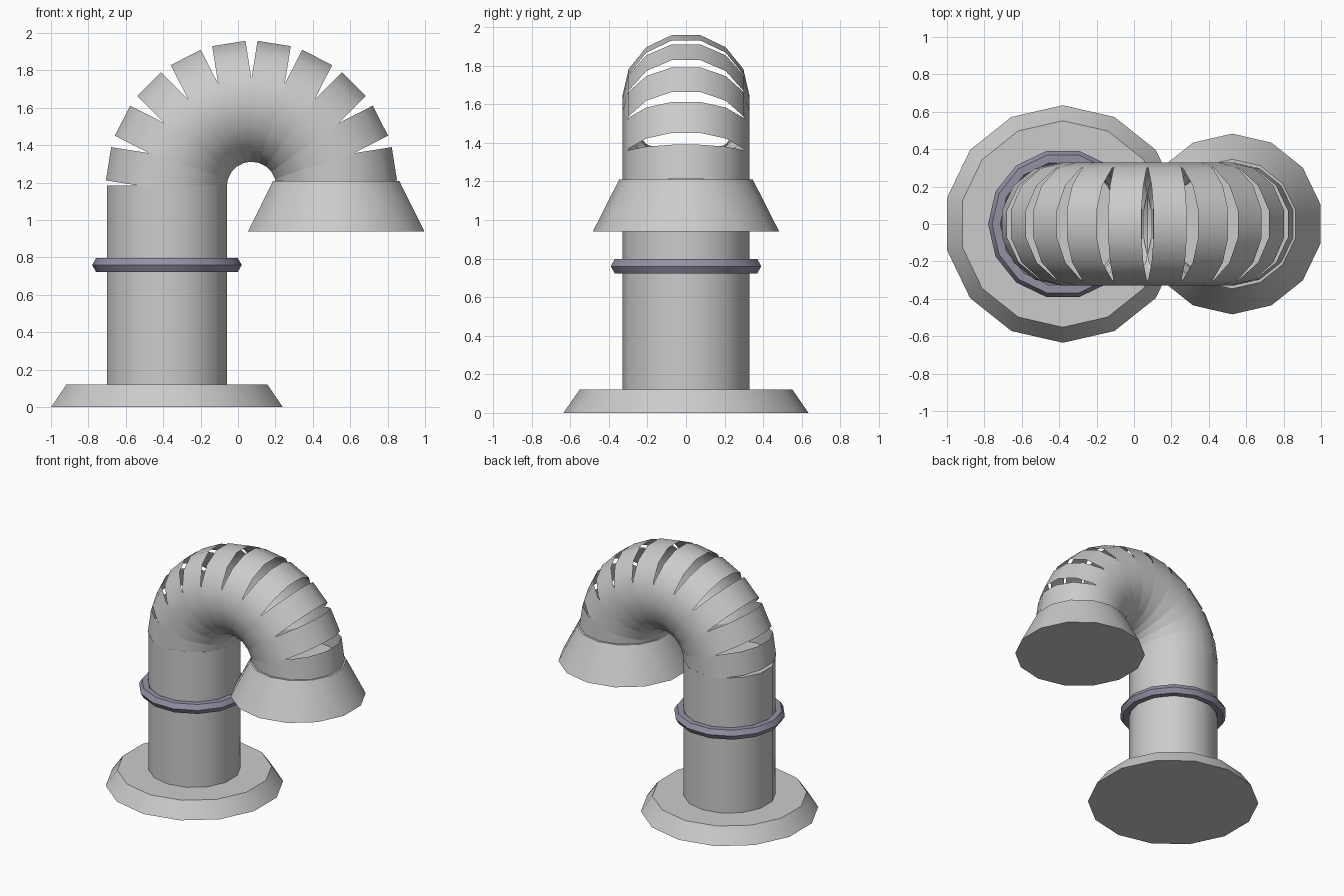
import bpy, math

if "Cube" in bpy.data.objects:
    bpy.data.objects.remove(bpy.data.objects["Cube"])

SIDES = 14
PIPE_X, PIPE_R = -0.38, 0.33
BEND_X, BEND_Z, BEND_R = 0.072, 1.18, 0.452
SEGMENTS, SEG_LEN = 10, 0.18


def finish(name):
    ob = bpy.context.object
    ob.name = name
    bpy.ops.object.shade_smooth_by_angle(angle=math.radians(30))
    return ob


def cone(name, x, z0, z1, r0, r1):
    bpy.ops.mesh.primitive_cone_add(vertices=SIDES, radius1=r0, radius2=r1,
                                    depth=z1 - z0, location=(x, 0, (z0 + z1) / 2))
    return finish(name)


# Flared base, upright pipe and downward hood
cone("base_flange", PIPE_X, 0, 0.12, 0.635, 0.552)
cone("upright_pipe", PIPE_X, 0.12, 1.185, PIPE_R, PIPE_R)
cone("outlet_hood", 0.525, 0.94, 1.21, 0.483, 0.346)

# Bend: short open tubes that overlap inside and leave slots outside
step = math.pi / SEGMENTS
for i in range(SEGMENTS):
    t = math.pi - (i + 0.5) * step
    bpy.ops.mesh.primitive_cylinder_add(
        vertices=SIDES, radius=PIPE_R, depth=SEG_LEN, end_fill_type='NOTHING',
        location=(BEND_X + BEND_R * math.cos(t), 0, BEND_Z + BEND_R * math.sin(t)),
        rotation=(0, -t, 0))
    finish(f"bend_segment_{i + 1}")

# Dark collar around the pipe
bpy.ops.mesh.primitive_torus_add(major_segments=SIDES, minor_segments=6,
                                 major_radius=0.357, minor_radius=0.043,
                                 location=(PIPE_X, 0, 0.76))
collar = finish("pipe_collar")
mat = bpy.data.materials.new("dark_collar")
mat.diffuse_color = (0.3, 0.28, 0.37, 1)
mat.use_nodes = True
mat.node_tree.nodes["Principled BSDF"].inputs["Base Color"].default_value = mat.diffuse_color
collar.data.materials.append(mat)
